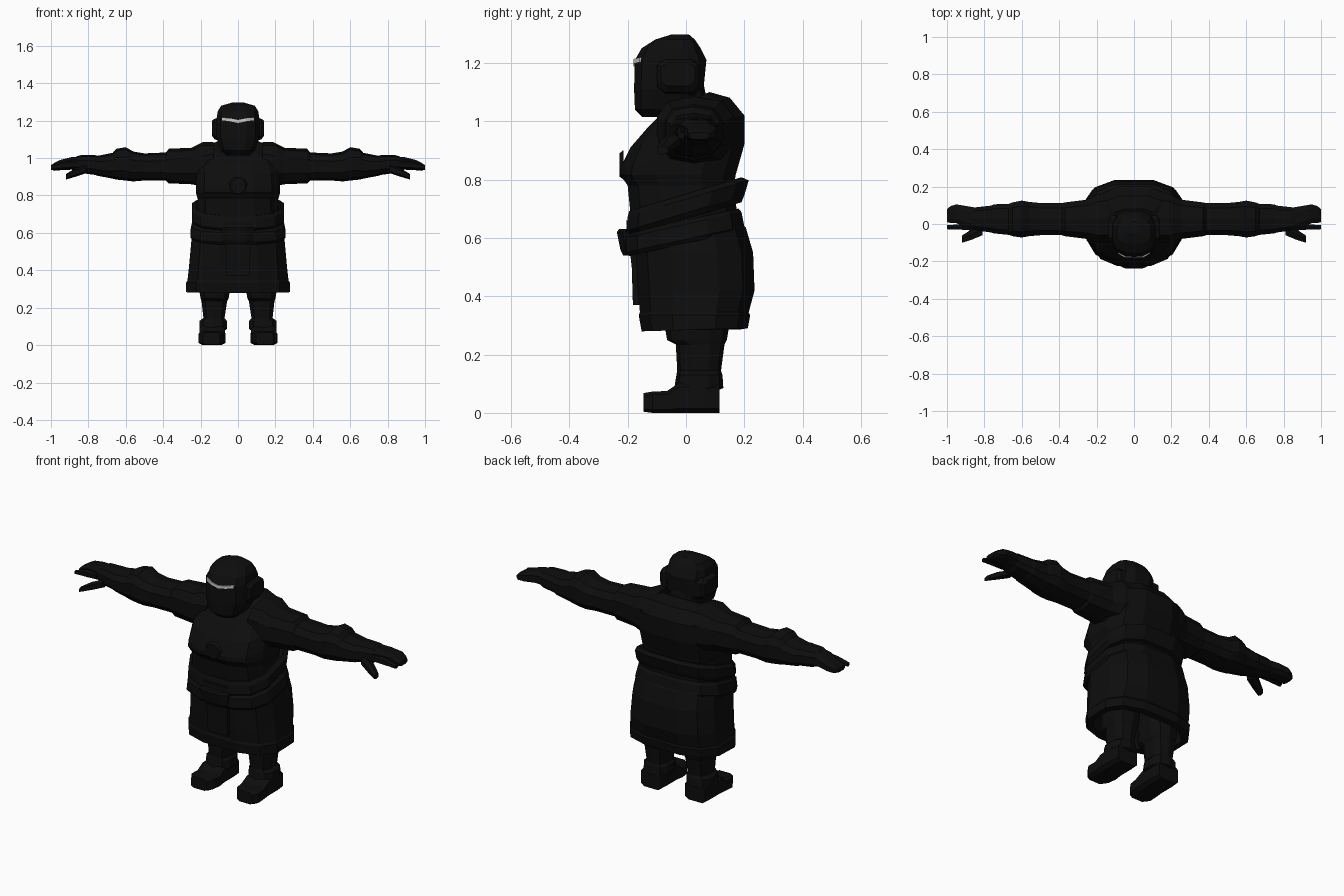
import bpy, bmesh, math
from mathutils import Vector


def material(name, rgb):
    m = bpy.data.materials.new(name)
    m.diffuse_color = (*rgb, 1)
    return m


BLACK = material("black_cloth", (0.004, 0.004, 0.004))
GREY = material("pale_eyes", (0.6, 0.6, 0.6))


def finish(name, bm, mat):
    bmesh.ops.recalc_face_normals(bm, faces=bm.faces)
    me = bpy.data.meshes.new(name)
    bm.to_mesh(me)
    bm.free()
    me.materials.append(mat)
    ob = bpy.data.objects.new(name, me)
    bpy.context.collection.objects.link(ob)
    return ob


def loft(name, rings, axis="z", n=12, power=0.7, side=1, mat=BLACK):
    """Rings: (position, u0, u1, v0, v1[, tilt]); tilt shears position along v."""
    shape = []
    for i in range(n):
        a = 2 * math.pi * (i + 0.5) / n
        c, s = math.cos(a), math.sin(a)
        shape.append((math.copysign(abs(c) ** power, c),
                      math.copysign(abs(s) ** power, s)))
    mu = max(p[0] for p in shape)
    mv = max(p[1] for p in shape)
    bm = bmesh.new()
    loops = []
    for r in rings:
        pos, u0, u1, v0, v1 = r[:5]
        tilt = r[5] if len(r) > 5 else 0
        loop = []
        for u, v in shape:
            pu = (u0 + u1) / 2 + u / mu * (u1 - u0) / 2
            dv = v / mv * (v1 - v0) / 2
            pv = (v0 + v1) / 2 + dv
            w = pos + tilt * dv
            x, y, z = {"z": (pu, pv, w), "x": (w, pu, pv), "y": (pu, w, pv)}[axis]
            loop.append(bm.verts.new((x * side, y, z)))
        loops.append(loop)
    for a, b in zip(loops, loops[1:]):
        for i in range(n):
            j = (i + 1) % n
            bm.faces.new((a[i], a[j], b[j], b[i]))
    bm.faces.new(loops[0])
    bm.faces.new(loops[-1])
    return finish(name, bm, mat)


def sym(z, hx, y0, y1, tilt=0):
    return (z, -hx, hx, y0, y1, tilt)


def strip(name, pts, half, thick, mat):
    """Thin plate along points (x, y, z), standing upright and facing front."""
    bm = bmesh.new()
    rows = [[bm.verts.new((x, y, z - half)), bm.verts.new((x, y, z + half)),
             bm.verts.new((x, y + thick, z + half)), bm.verts.new((x, y + thick, z - half))]
            for x, y, z in pts]
    for a, b in zip(rows, rows[1:]):
        for i in range(4):
            j = (i + 1) % 4
            bm.faces.new((a[i], a[j], b[j], b[i]))
    bm.faces.new(rows[0])
    bm.faces.new(rows[-1])
    return finish(name, bm, mat)


# Head with hood and mask
loft("head", [sym(1.015, .06, -.15, 0), sym(1.04, .09, -.175, .03),
              sym(1.11, .115, -.178, .06), sym(1.21, .115, -.175, .07),
              sym(1.25, .108, -.152, .05), sym(1.28, .09, -.105, .03),
              sym(1.297, .03, -.05, .01)])
loft("neck", [sym(.98, .09, -.09, .09), sym(1.13, .085, -.09, .06)])
strip("eyes", [(-.085, -.16, 1.21), (-.045, -.18, 1.205), (0, -.18, 1.196),
               (.045, -.18, 1.205), (.085, -.16, 1.21)], .008, .008, GREY)

# Tunic with high collar and chest overhang
loft("torso", [sym(.60, .22, -.18, .18), sym(.68, .22, -.19, .175),
               sym(.78, .215, -.20, .165), sym(.815, .225, -.225, .17),
               sym(.88, .225, -.225, .20, .19), sym(.965, .22, -.19, .20, .28),
               sym(1.03, .19, -.13, .15, .36), sym(1.06, .13, -.09, .08, .47)])
loft("chest_disc", [(-.215, -.05, .05, .80, .90), (-.228, -.04, .04, .81, .89)],
     axis="y", power=1)

# Tilted sash bands
loft("upper_sash", [sym(.665, .23, -.19, .19, .3), sym(.685, .245, -.205, .20, .3),
                    sym(.735, .245, -.20, .215, .3), sym(.75, .225, -.195, .19, .3)])
loft("lower_sash", [sym(.58, .245, -.195, .19, .22), sym(.595, .255, -.205, .20, .22),
                    sym(.645, .245, -.205, .19, .22), sym(.66, .23, -.19, .18, .22)])
loft("sash_knot", [sym(.54, .07, -.215, -.15), sym(.56, .08, -.225, -.15),
                   sym(.62, .09, -.237, -.15), sym(.63, .08, -.23, -.15)], n=8)

# Hollow coat skirt
loft("skirt", [sym(.67, .22, -.17, .175), sym(.635, .24, -.178, .205),
               sym(.55, .25, -.172, .23), sym(.42, .262, -.165, .235),
               sym(.345, .27, -.158, .215), sym(.335, .277, -.162, .22),
               sym(.285, .277, -.152, .212, .03), sym(.285, .245, -.12, .18),
               sym(.42, .20, -.10, .15)])
loft("front_panel", [sym(.37, .06, -.182, -.15), sym(.5, .065, -.186, -.15),
                     sym(.66, .075, -.205, -.15)], n=4, power=1)

for side, tag in ((1, "left"), (-1, "right")):
    # Side of the helmet
    loft(tag + "_ear_guard", [(.09, -.10, .045, 1.09, 1.215), (.125, -.10, .045, 1.10, 1.21),
                              (.14, -.085, .03, 1.12, 1.20)], "x", 8, .5, side)
    # Sleeve with shoulder, elbow and cuff steps
    loft(tag + "_sleeve", [
        (.13, -.10, .17, .86, 1.085), (.19, -.10, .16, .85, 1.085),
        (.25, -.08, .13, .86, 1.055), (.37, -.065, .115, .865, 1.05),
        (.385, -.06, .112, .88, 1.03), (.50, -.06, .112, .88, 1.025),
        (.56, -.065, .118, .875, 1.035), (.60, -.072, .125, .88, 1.058),
        (.65, -.065, .115, .885, 1.05), (.67, -.058, .108, .89, 1.028),
        (.75, -.05, .105, .905, 1.012), (.765, -.045, .098, .91, 1.016),
        (.84, -.035, .09, .92, 1.016), (.86, -.028, .085, .93, 1.01)], "x", 10, .75, side)
    # Mitten-like hand, index finger and thumb
    loft(tag + "_hand", [(.83, -.03, .085, .93, 1.01), (.89, -.02, .095, .938, 1.005),
                         (.95, .004, .105, .935, .99), (.98, .005, .096, .932, .975),
                         (1.0, .01, .08, .938, .962)], "x", 8, .7, side)
    loft(tag + "_index_finger", [(.86, -.035, .01, .945, .985), (.93, -.03, -.003, .94, .982),
                                 (1.0, -.028, -.005, .94, .962)], "x", 6, .8, side)
    loft(tag + "_thumb", [(.81, -.06, .0, .92, .965), (.87, -.085, -.03, .90, .945),
                          (.92, -.10, -.062, .885, .915)], "x", 6, .8, side)
    # Trouser leg with knee cuff and ankle wrap
    loft(tag + "_leg", [(.08, .065, .195, -.03, .115), (.085, .06, .207, -.04, .128),
                        (.13, .06, .205, -.033, .125), (.145, .072, .185, -.03, .12),
                        (.235, .058, .195, -.035, .132), (.25, .05, .20, -.065, .14),
                        (.28, .045, .205, -.07, .145), (.45, .04, .20, -.07, .14)],
         "z", 10, .75, side)
    # Blocky boot with raised toe cap
    loft(tag + "_boot", [(.115, .075, .20, 0, .10), (.06, .07, .207, 0, .105),
                         (-.02, .07, .207, 0, .105), (-.065, .068, .207, 0, .075),
                         (-.115, .075, .21, 0, .073), (-.145, .095, .19, .004, .068)],
         "y", 8, .4, side)
